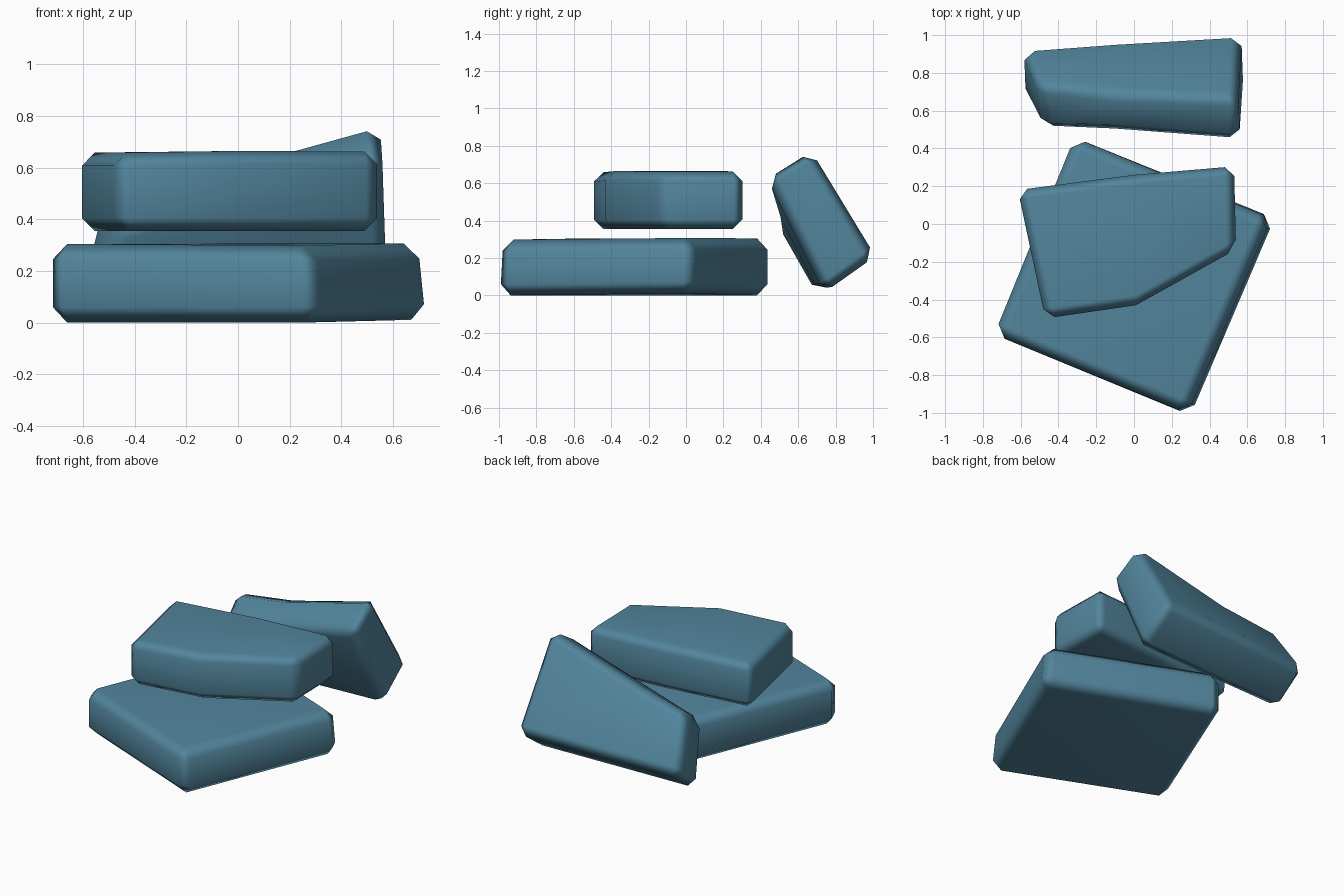
import bpy

old = bpy.data.objects.get("Cube")
if old:
    bpy.data.objects.remove(old, do_unlink=True)

# One blue-grey stone colour
stone = bpy.data.materials.new("slate_blue_stone")
stone.use_nodes = True
color = (0.085, 0.235, 0.335, 1)
stone.diffuse_color = color
bsdf = stone.node_tree.nodes["Principled BSDF"]
bsdf.inputs["Base Color"].default_value = color
bsdf.inputs["Roughness"].default_value = 0.8


def make_rock(name, sections, bevel):
    """Skin a row of four-sided sections, cap the ends, chamfer the edges."""
    verts = [p for s in sections for p in s]
    faces = [(3, 2, 1, 0)]
    for k in range(len(sections) - 1):
        a, b = 4 * k, 4 * k + 4
        for i in range(4):
            j = (i + 1) % 4
            faces.append((a + i, a + j, b + j, b + i))
    faces.append(tuple(range(len(verts) - 4, len(verts))))
    mesh = bpy.data.meshes.new(name)
    mesh.from_pydata(verts, [], faces)
    mesh.materials.append(stone)
    obj = bpy.data.objects.new(name, mesh)
    bpy.context.collection.objects.link(obj)

    bpy.ops.object.select_all(action="DESELECT")
    obj.select_set(True)
    bpy.context.view_layer.objects.active = obj
    bpy.ops.object.mode_set(mode="EDIT")
    bpy.ops.mesh.select_all(action="SELECT")
    bpy.ops.mesh.normals_make_consistent(inside=False)
    bpy.ops.object.mode_set(mode="OBJECT")
    bpy.ops.object.shade_smooth()

    mod = obj.modifiers.new("chamfer", "BEVEL")
    mod.width = bevel
    mod.segments = 1
    mod.limit_method = "ANGLE"
    mod.angle_limit = 0.6
    normals = obj.modifiers.new("soft_edges", "WEIGHTED_NORMAL")
    normals.weight = 50
    return obj


def upright(front, back, low, high):
    """Section standing between a front and a back point."""
    return [(*front, low), (*back, low), (*back, high), (*front, high)]


# Broad slab on the ground, its right-hand top edge leaning inwards
make_rock("base_rock", [
    upright((-0.74, -0.585), (-0.315, 0.458), 0, 0.305),
    [(0.303, -1.016, 0), (0.75, 0.03, 0.012), (0.72, 0.03, 0.308), (0.28, -1.0, 0.298)],
], 0.06)

# Wedge-shaped stone above it
make_rock("middle_rock", [
    upright((-0.47, -0.5), (-0.615, 0.18), 0.355, 0.658),
    upright((0.01, -0.43), (0, 0.26), 0.355, 0.665),
    upright((0.54, -0.135), (0.53, 0.305), 0.355, 0.662),
], 0.05)

# Leaning stone behind: outer bottom, inner bottom, inner top, outer top
make_rock("leaning_rock", [
    [(-0.59, 0.94, 0.19), (-0.59, 0.7, 0.01), (-0.47, 0.49, 0.36), (-0.52, 0.735, 0.53)],
    [(-0.1, 0.98, 0.2), (-0.1, 0.71, 0.01), (-0.1, 0.48, 0.47), (-0.1, 0.695, 0.605)],
    [(0.57, 1.015, 0.21), (0.58, 0.74, 0.015), (0.56, 0.43, 0.635), (0.55, 0.67, 0.785)],
], 0.055)
